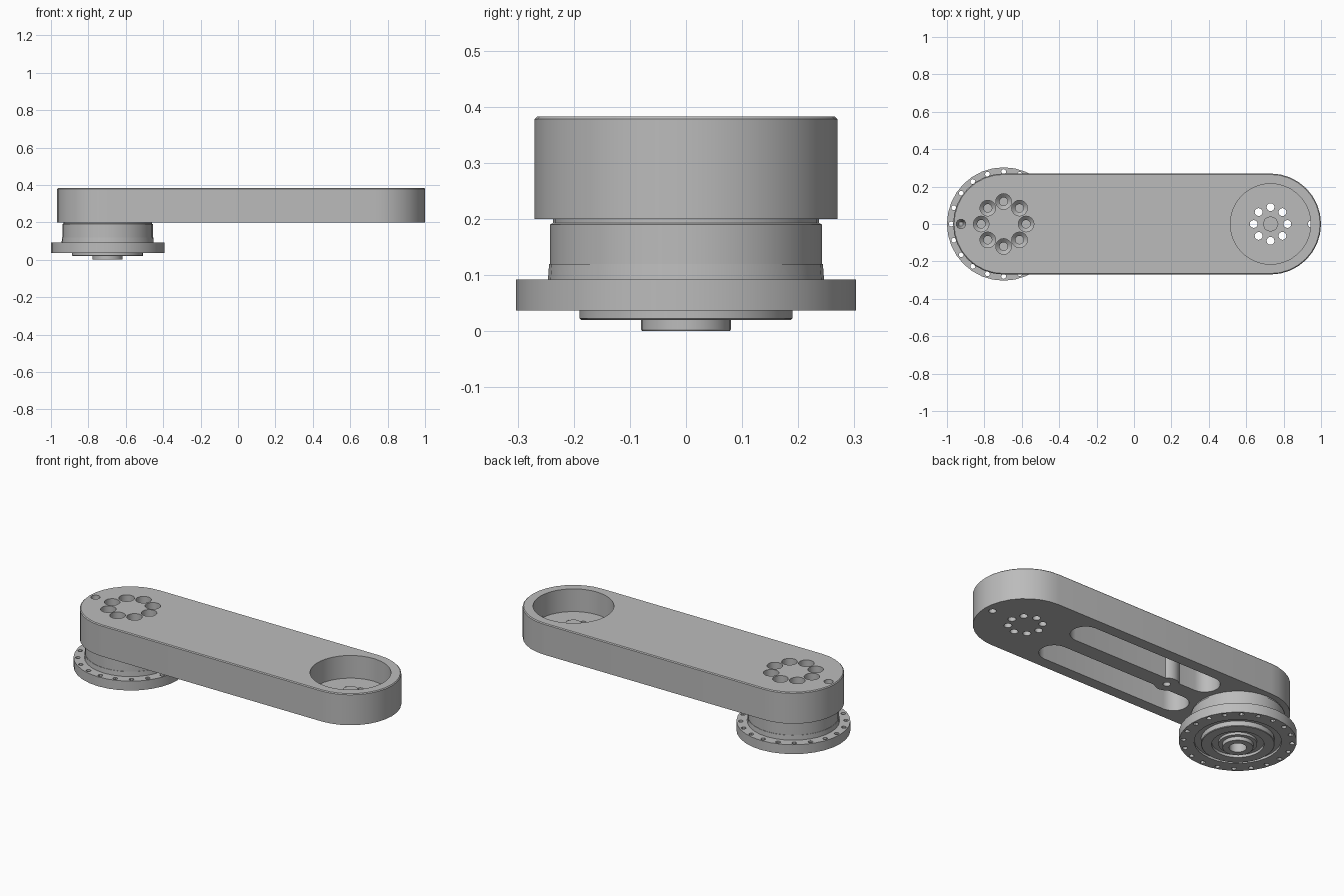
import bpy, bmesh, math

cube = bpy.data.objects.get("Cube")
if cube:
    bpy.data.objects.remove(cube, do_unlink=True)

mat = bpy.data.materials.new("machined_grey")
mat.use_nodes = True
GREY = (0.5, 0.5, 0.5, 1)
mat.diffuse_color = GREY
mat.node_tree.nodes["Principled BSDF"].inputs["Base Color"].default_value = GREY

HUB_X, TIP_X = -0.697, 0.73      # the two joint axes
BOTTOM, TOP = 0.2, 0.383         # arm underside and top


def stack(bm, x0, x1, y, rings, n=32):
    """Closed solid from (radius, z) rings, stretched from x0 to x1."""
    loops = []
    for r, z in rings:
        loop = []
        for cx, start in ((x1, -math.pi / 2), (x0, math.pi / 2)):
            count = n // 2 + (1 if x0 != x1 else 0)
            for i in range(count):
                a = start + 2 * math.pi * i / n
                loop.append(bm.verts.new((cx + r * math.cos(a), y + r * math.sin(a), z)))
        loops.append(loop)
    for a, b in zip(loops, loops[1:]):
        for i in range(len(a)):
            j = (i + 1) % len(a)
            bm.faces.new((a[i], a[j], b[j], b[i]))
    bm.faces.new(loops[0][::-1])
    bm.faces.new(loops[-1])


def ring_of(cx, radius, count):
    for i in range(count):
        a = 2 * math.pi * i / count
        yield cx + radius * math.cos(a), radius * math.sin(a)


def make(name, bm):
    bmesh.ops.recalc_face_normals(bm, faces=bm.faces)
    mesh = bpy.data.meshes.new(name)
    bm.to_mesh(mesh)
    bm.free()
    mesh.materials.append(mat)
    ob = bpy.data.objects.new(name, mesh)
    bpy.context.collection.objects.link(ob)
    return ob


def boolean(target, bm, operation="DIFFERENCE"):
    tool = make("cutter", bm)
    tool.hide_render = True
    mod = target.modifiers.new("cut", "BOOLEAN")
    mod.operation, mod.object, mod.solver = operation, tool, "EXACT"
    bpy.context.view_layer.objects.active = target
    bpy.ops.object.modifier_apply(modifier=mod.name)
    bpy.data.objects.remove(tool, do_unlink=True)


def smooth(ob):
    bpy.ops.object.select_all(action="DESELECT")
    ob.select_set(True)
    bpy.context.view_layer.objects.active = ob
    bpy.ops.object.shade_smooth_by_angle(angle=math.radians(30))


# Arm: long rounded bar with a softened top edge
bm = bmesh.new()
stack(bm, HUB_X, TIP_X, 0, [(0.27, BOTTOM), (0.27, TOP - 0.005), (0.265, TOP)])
arm = make("arm", bm)

# Weight-saving slots underneath and the round pocket at the tip
bm = bmesh.new()
for y in (-0.125, 0.125):
    stack(bm, -0.37, 0.43, y, [(0.08, BOTTOM - 0.1), (0.08, 0.34)], 24)
stack(bm, TIP_X, TIP_X, 0, [(0.215, 0.25), (0.215, TOP + 0.1)], 48)
boolean(arm, bm)

# Screw boss on the rib between the slots
bm = bmesh.new()
stack(bm, -0.22, -0.22, 0, [(0.065, BOTTOM), (0.065, 0.36)], 24)
boolean(arm, bm, "UNION")

# Counterbored, through and blind holes
bm = bmesh.new()
for x, y in ring_of(HUB_X, 0.12, 8):
    stack(bm, x, x, y, [(0.022, 0.15), (0.022, 0.27), (0.042, 0.29), (0.042, 0.5)], 16)
for x, y in ring_of(TIP_X, 0.09, 8):
    stack(bm, x, x, y, [(0.021, 0.1), (0.021, 0.3)], 16)
stack(bm, -0.925, -0.925, 0, [(0.012, 0.3), (0.025, 0.34), (0.025, 0.5)], 16)
stack(bm, 0.95, 0.95, 0, [(0.02, 0.1), (0.02, 0.26)], 16)
stack(bm, -0.22, -0.22, 0, [(0.02, 0.1), (0.02, 0.3)], 16)
boolean(arm, bm)
smooth(arm)

# Small stud in the pocket
bm = bmesh.new()
stack(bm, TIP_X, TIP_X, 0, [(0.042, 0.249), (0.042, 0.285)], 8)
smooth(make("pocket_stud", bm))

# Joint hub: turned profile from the centre bore outward and up to the neck
bm = bmesh.new()
stack(bm, HUB_X, HUB_X, 0, [
    (0.045, 0.09), (0.045, 0), (0.078, 0), (0.08, 0.003), (0.08, 0.02),
    (0.1, 0.02), (0.1, 0.035), (0.135, 0.035), (0.135, 0.02),
    (0.187, 0.02), (0.19, 0.023), (0.19, 0.05), (0.225, 0.05), (0.225, 0.037),
    (0.303, 0.037), (0.303, 0.092), (0.246, 0.092), (0.244, 0.12),
    (0.242, 0.12), (0.242, 0.19), (0.237, 0.193), (0.237, BOTTOM)], 32)
hub = make("joint_hub", bm)

# Bolt circle through the flange
bm = bmesh.new()
for x, y in ring_of(HUB_X, 0.28, 20):
    stack(bm, x, x, y, [(0.013, 0), (0.013, 0.11)], 12)
boolean(hub, bm)
smooth(hub)
